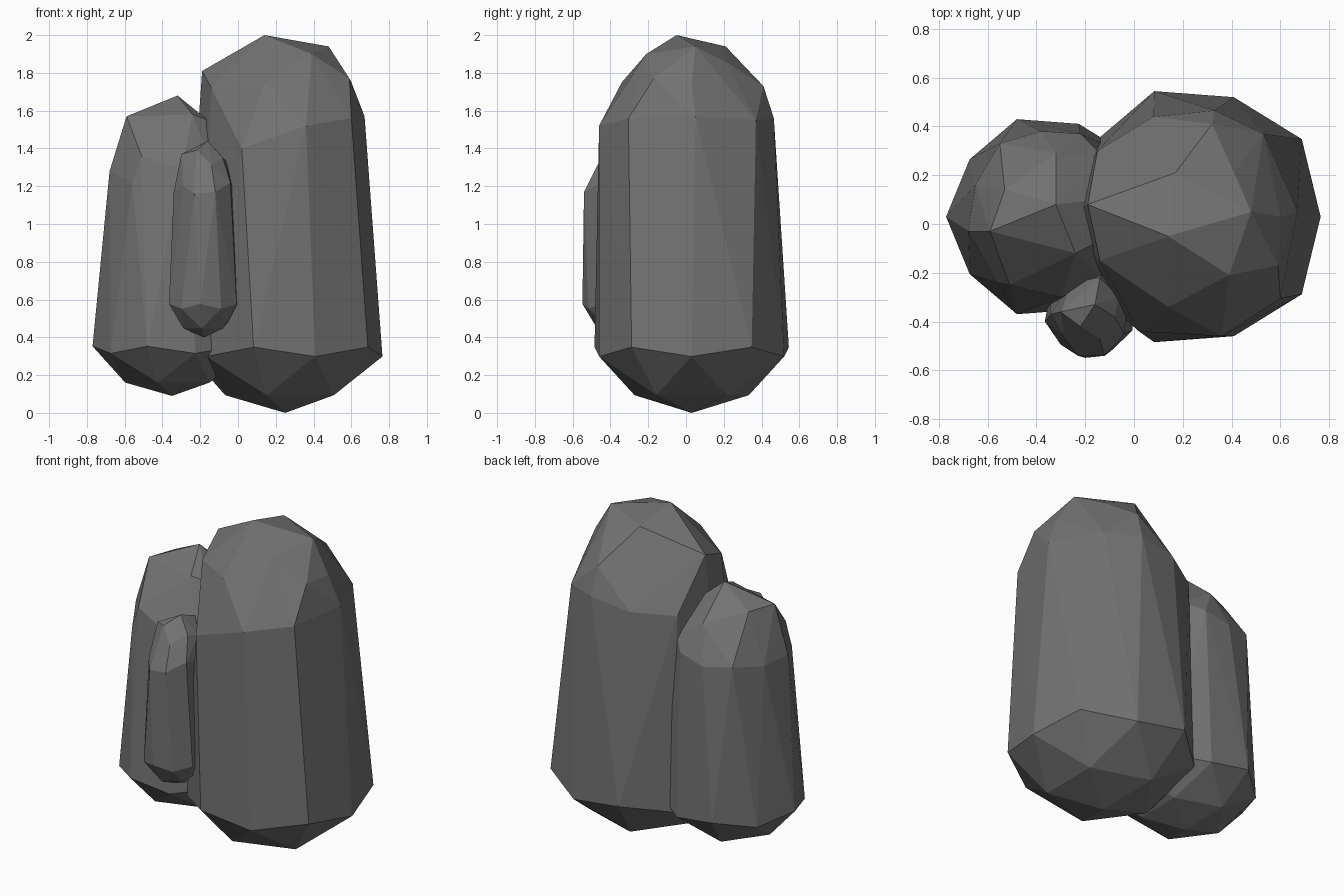
import bpy, bmesh
from math import cos, sin, radians

# Dark stone colour
stone = bpy.data.materials.new("dark_stone")
stone.diffuse_color = (0.17, 0.17, 0.17, 1)


def rock(name, base, radius, depth, cap, turn=0):
    """Faceted boulder: half-icosphere underside joined to an irregular crown."""
    bx, by, bz = base
    pts = [base]
    for k in range(5):
        # (radius factor, height factor, angle offset) of each underside ring
        for r, h, off in ((0.526, 0.149, 36), (0.894, 0.553, 36), (0.851, 0.474, 0)):
            a = radians(72 * k + off + turn)
            pts.append((bx + radius * r * cos(a), by + radius * r * sin(a), bz + depth * h))
    pts += cap
    bm = bmesh.new()
    for p in pts:
        bm.verts.new(p)
    bmesh.ops.convex_hull(bm, input=bm.verts[:])
    loose = [v for v in bm.verts if not v.link_faces]
    bmesh.ops.delete(bm, geom=loose, context='VERTS')
    bmesh.ops.recalc_face_normals(bm, faces=bm.faces[:])
    me = bpy.data.meshes.new(name)
    bm.to_mesh(me)
    bm.free()
    me.materials.append(stone)
    ob = bpy.data.objects.new(name, me)
    bpy.context.collection.objects.link(ob)
    return ob


# Large rock on the right
rock("large_rock", (0.25, 0.03, 0.0), 0.605, 0.63, [
    (0.14, -0.05, 2.0), (0.48, 0.05, 1.94), (0.39, -0.21, 1.90), (-0.19, 0.08, 1.81),
    (0.59, -0.17, 1.77), (0.60, 0.03, 1.75), (0.41, 0.21, 1.86), (0.28, 0.35, 1.79),
    (0.17, 0.21, 1.94), (0.32, 0.41, 1.73), (0.53, 0.37, 1.55), (0.67, 0.05, 1.57),
    (0.60, -0.305, 1.56), (0.36, -0.46, 1.52), (0.02, -0.44, 1.40), (0.14, -0.34, 1.75),
    (0.33, 0.465, 1.56), (0.08, 0.44, 1.52), (-0.14, -0.15, 1.72), (-0.16, -0.15, 1.40),
    (-0.15, 0.30, 1.50)])

# Medium rock on the left
rock("medium_rock", (-0.35, 0.03, 0.09), 0.47, 0.475, [
    (-0.32, 0.08, 1.68), (-0.59, -0.03, 1.57), (-0.53, 0.14, 1.57), (-0.24, -0.12, 1.58),
    (-0.16, -0.08, 1.55), (-0.68, -0.03, 1.28), (-0.65, 0.16, 1.27), (-0.55, 0.33, 1.30),
    (-0.38, 0.38, 1.28), (-0.22, 0.37, 1.32), (-0.12, 0.27, 1.38), (-0.32, 0.29, 1.50),
    (-0.14, 0.10, 1.53), (-0.56, -0.24, 1.22), (-0.51, -0.25, 1.36), (-0.30, -0.30, 1.29),
    (-0.13, -0.22, 1.30)])

# Small rock in front, raised between the other two
rock("small_rock", (-0.18, -0.36, 0.40), 0.212, 0.32, [
    (-0.16, -0.33, 1.44), (-0.30, -0.36, 1.37), (-0.22, -0.42, 1.39), (-0.08, -0.38, 1.35),
    (-0.14, -0.47, 1.31), (-0.14, -0.22, 1.40), (-0.06, -0.30, 1.33), (-0.34, -0.37, 1.17),
    (-0.29, -0.46, 1.20), (-0.23, -0.54, 1.16), (-0.12, -0.54, 1.17), (-0.04, -0.45, 1.22),
    (-0.03, -0.35, 1.20), (-0.12, -0.20, 1.25), (-0.26, -0.24, 1.25)], turn=12)
